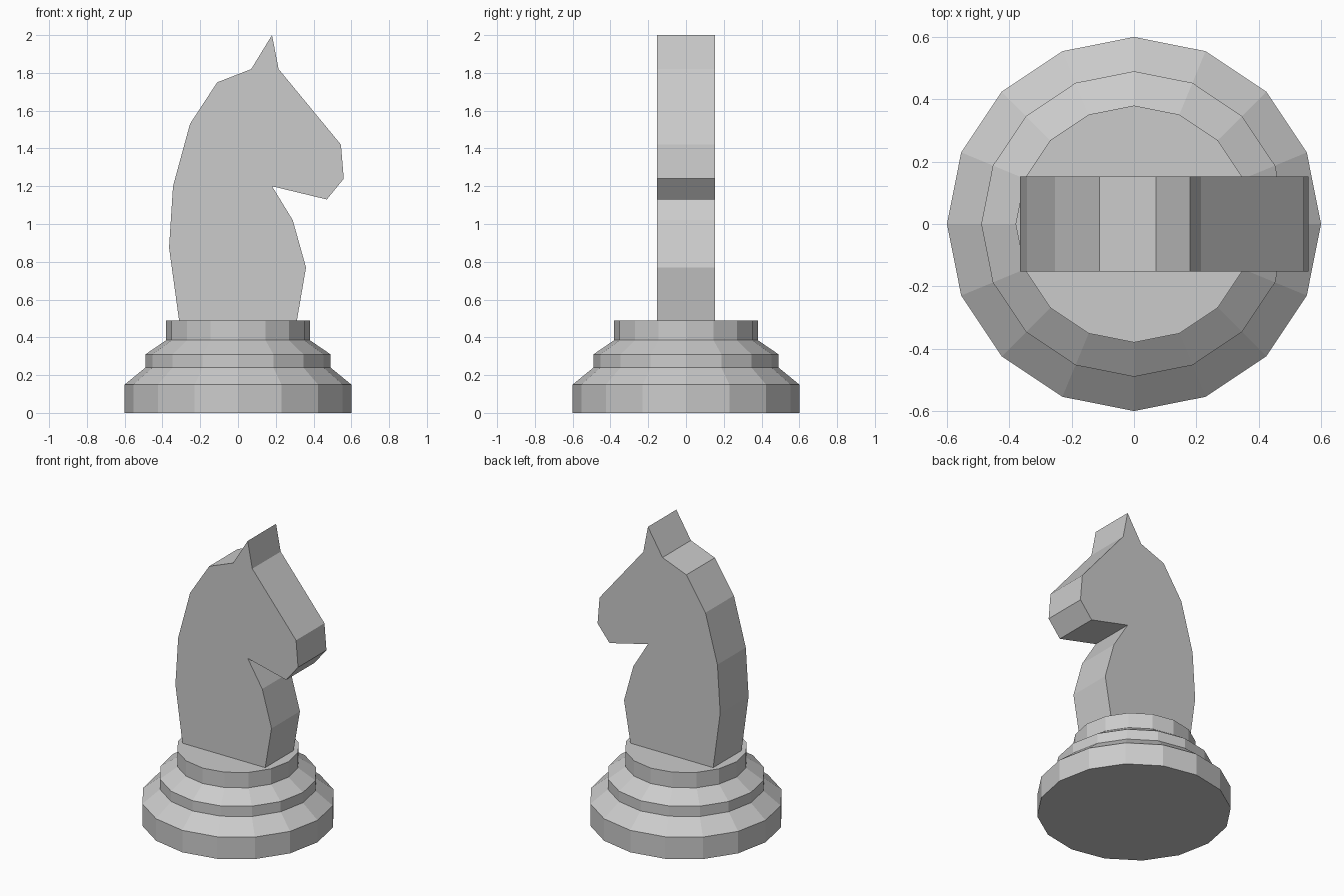
import bpy
import bmesh
from math import cos, sin, tau

cube = bpy.data.objects.get("Cube")
if cube:
    bpy.data.objects.remove(cube, do_unlink=True)

SIDES = 16
HALF_DEPTH = 0.153

grey = bpy.data.materials.new("light grey")
grey.use_nodes = True
grey.diffuse_color = (0.6, 0.6, 0.6, 1)
grey.node_tree.nodes["Principled BSDF"].inputs["Base Color"].default_value = grey.diffuse_color


def finish(name, bm):
    """Turn a bmesh into a flat-shaded object."""
    bmesh.ops.recalc_face_normals(bm, faces=bm.faces)
    mesh = bpy.data.meshes.new(name)
    bm.to_mesh(mesh)
    bm.free()
    mesh.materials.append(grey)
    obj = bpy.data.objects.new(name, mesh)
    bpy.context.collection.objects.link(obj)
    return obj


def turned(name, profile):
    """Closed faceted solid from (radius, height) rings."""
    bm = bmesh.new()
    rings = [[bm.verts.new((r * cos(tau * i / SIDES), r * sin(tau * i / SIDES), z))
              for i in range(SIDES)] for r, z in profile]
    for low, high in zip(rings, rings[1:]):
        for i in range(SIDES):
            j = (i + 1) % SIDES
            bm.faces.new((low[i], low[j], high[j], high[i]))
    bm.faces.new(rings[0][::-1])
    bm.faces.new(rings[-1])
    return finish(name, bm)


def slab(name, outline):
    """Extrude an (x, z) outline evenly along y."""
    bm = bmesh.new()
    face = bm.faces.new([bm.verts.new((x, -HALF_DEPTH, z)) for x, z in outline])
    result = bmesh.ops.extrude_face_region(bm, geom=[face], use_keep_orig=True)
    moved = [v for v in result["geom"] if isinstance(v, bmesh.types.BMVert)]
    bmesh.ops.translate(bm, verts=moved, vec=(0, 2 * HALF_DEPTH, 0))
    return finish(name, bm)


# Stepped pedestal
turned("stepped_base", [(0.6, 0), (0.6, 0.15), (0.49, 0.24),
                        (0.49, 0.31), (0.38, 0.385), (0.38, 0.49)])

# Horse head and neck: nape, ear, muzzle, throat, chest
slab("horse_head", [
    (-0.312, 0.49), (-0.365, 0.875), (-0.344, 1.2), (-0.254, 1.53), (-0.11, 1.75),
    (0.07, 1.82), (0.18, 2.0), (0.215, 1.82),
    (0.545, 1.42), (0.56, 1.24), (0.47, 1.13),
    (0.18, 1.2), (0.29, 1.02), (0.36, 0.77), (0.312, 0.49)])
